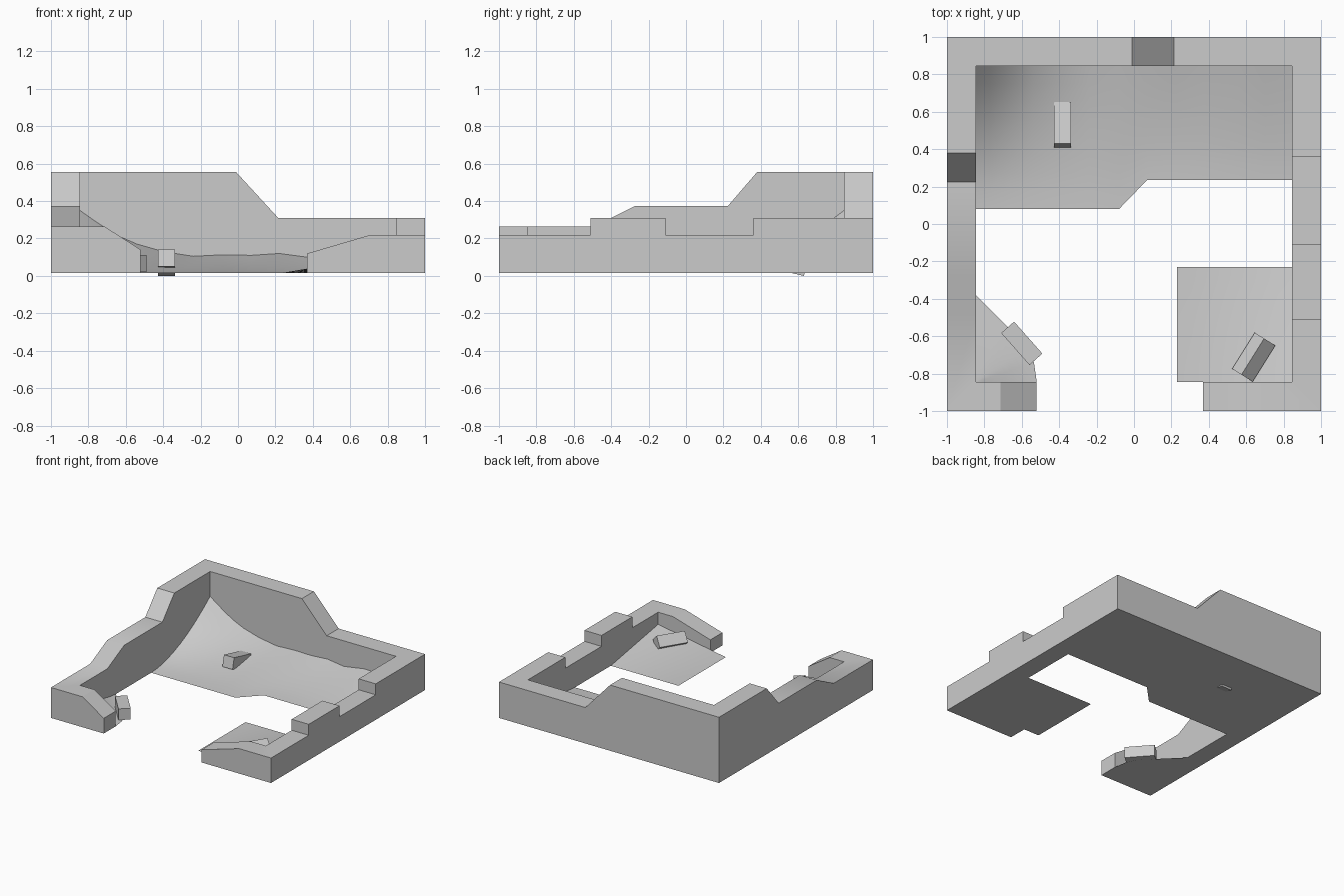
import bpy, bmesh, math
from mathutils import Matrix, Vector

if "Cube" in bpy.data.objects:
    bpy.data.objects.remove(bpy.data.objects["Cube"])

BASE = 0.015   # underside of walls and floor
IN = 0.845     # inner face of the walls


def finish(name, bm, smooth=True):
    bmesh.ops.remove_doubles(bm, verts=bm.verts, dist=0.0005)
    bmesh.ops.dissolve_degenerate(bm, edges=bm.edges, dist=0.0005)
    bmesh.ops.recalc_face_normals(bm, faces=bm.faces)
    me = bpy.data.meshes.new(name)
    bm.to_mesh(me)
    bm.free()
    ob = bpy.data.objects.new(name, me)
    bpy.context.scene.collection.objects.link(ob)
    if smooth:
        bpy.ops.object.select_all(action='DESELECT')
        ob.select_set(True)
        bpy.context.view_layer.objects.active = ob
        bpy.ops.object.shade_smooth_by_angle(angle=math.radians(30))
    return ob


# Broken wall: one strip swept around the plan, (side, position, top height)
stations = [
    ('front', -0.52, 0.14), ('front', -0.715, 0.265), ('front', -1, 0.265),
    ('left', -0.49, 0.265), ('left', -0.27, 0.375), ('left', 0.225, 0.375),
    ('left', 0.38, 0.555), ('left', 1, 0.555),
    ('back', -0.01, 0.555), ('back', 0.215, 0.31), ('back', 1, 0.31),
    ('right', 0.36, 0.31), ('right', 0.36, 0.22), ('right', -0.11, 0.22),
    ('right', -0.11, 0.31), ('right', -0.51, 0.31), ('right', -0.51, 0.22),
    ('right', -1, 0.22), ('front', 0.71, 0.22), ('front', 0.37, 0.12),
]


def plan(side, p):
    q = max(-IN, min(IN, p))
    s = -1 if side in ('front', 'left') else 1
    if side in ('front', 'back'):
        return (p, s), (q, s * IN)
    return (s, p), (s * IN, q)


bm = bmesh.new()
rings = []
for side, p, z in stations:
    o, i = plan(side, p)
    rings.append([bm.verts.new((*c, h)) for c, h in ((o, BASE), (o, z), (i, z), (i, BASE))])
for (sa, pa, za), (sb, pb, zb), a, b in zip(stations, stations[1:], rings, rings[1:]):
    step = sa == sb and pa == pb
    for k in ([1] if step else range(4)):
        n = (k + 1) % 4
        bm.faces.new((a[k], a[n], b[n], b[k]))
bm.faces.new(rings[0])
bm.faces.new(rings[-1])
finish("broken_wall", bm)


# Debris banked against the walls: curved top over a flat underside
def mound(name, fn, us, vs):
    bm = bmesh.new()
    for flat in (False, True):
        grid = []
        for u in us:
            pts = [fn(u, v) for v in vs]
            grid.append([bm.verts.new((x, y, BASE if flat else z)) for x, y, z in pts])
        for a, b in zip(grid, grid[1:]):
            for j in range(len(vs) - 1):
                q = (a[j], a[j + 1], b[j + 1], b[j])
                if flat or max(v.co.z for v in q) > BASE + 0.0005:
                    bm.faces.new(q)
    finish(name, bm)


def lerp_table(table, x):
    for (x0, h0), (x1, h1) in zip(table, table[1:]):
        if x <= x1:
            return h0 + (h1 - h0) * (x - x0) / (x1 - x0)
    return table[-1][1]


ramp = [(-IN, .35), (-.77, .297), (-.7, .25), (-.62, .205), (-.54, .17), (-.4, .13),
        (-.24, .105), (-.08, .113), (.07, .11), (.22, .12), (.37, .10), (.56, .13),
        (.7, .125), (IN, .12)]
edge = [(-IN, .08), (-.08, .08), (.07, .235), (IN, .235)]
steps = [k / 8 for k in range(9)]


def back_pile(x, v):
    y0 = lerp_table(edge, x)
    power = 1.8 - 0.5 * (x + IN) / (2 * IN)
    return x, y0 + (IN - y0) * v, BASE + (lerp_table(ramp, x) - BASE) * v ** power


def right_pile(u, v):
    return 0.23 + 0.615 * u, -0.23 - 0.615 * v, BASE + 0.105 * u * v


rim = [Vector(p) for p in ((-IN, -.38), (-.70, -.525), (-.57, -.66), (-.535, -.74), (-.52, -IN))]
corner = Vector((-IN, -IN))


def left_pile(u, v):
    p = corner.lerp(rim[u], v)
    return p.x, p.y, BASE + 0.11 * (1 - v) ** 1.4


mound("back_debris", back_pile, [x for x, h in ramp], steps)
mound("right_debris", right_pile, steps, steps)
mound("left_debris", left_pile, range(len(rim)), steps)


# Loose blocks: centre, heading, pitch, roll in degrees
def block(name, centre, heading, pitch, roll):
    bm = bmesh.new()
    bmesh.ops.create_cube(bm, size=1)
    rot = (Matrix.Rotation(math.radians(heading), 4, 'Z')
           @ Matrix.Rotation(math.radians(pitch), 4, 'Y')
           @ Matrix.Rotation(math.radians(roll), 4, 'X'))
    bm.transform(Matrix.Translation(centre) @ rot @ Matrix.Diagonal((0.228, 0.092, 0.092, 1)))
    finish(name, bm, smooth=False)


block("back_block", (-0.382, 0.53, 0.0705), 90, 13, 0)
block("left_block", (-0.60, -0.638, 0.067), -48.5, 0, 0)
block("right_block", (0.64, -0.712, 0.09), 58, 0, 40)
